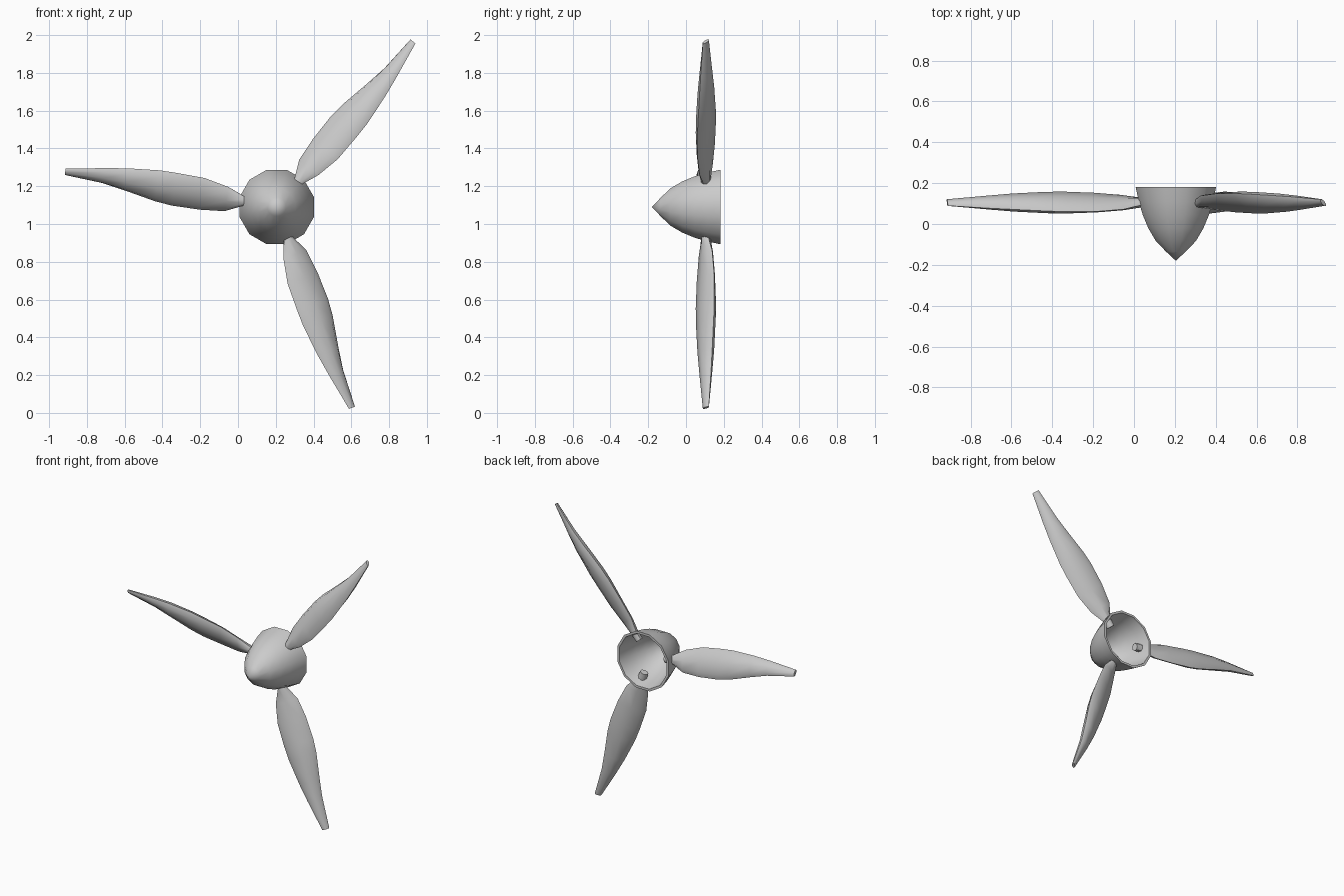
import bpy, math
from mathutils import Vector

if "Cube" in bpy.data.objects:
    bpy.data.objects.remove(bpy.data.objects["Cube"])

CX, CZ, BLADE_Y = 0.205, 1.09, 0.105   # hub axis and blade plane
Y = Vector((0, 1, 0))


def loft(name, rings, cap_start=True, cap_end=True):
    """Skin a list of equal-length vertex rings into one mesh object."""
    n = len(rings[0])
    verts = [v for ring in rings for v in ring]
    faces = []
    for r in range(len(rings) - 1):
        for i in range(n):
            j = (i + 1) % n
            faces.append((r*n + i, r*n + j, (r+1)*n + j, (r+1)*n + i))
    if cap_start:
        faces.append(tuple(reversed(range(n))))
    if cap_end:
        faces.append(tuple(range((len(rings)-1)*n, len(rings)*n)))
    me = bpy.data.meshes.new(name)
    me.from_pydata(verts, [], faces)
    ob = bpy.data.objects.new(name, me)
    bpy.context.collection.objects.link(ob)
    bpy.ops.object.select_all(action='DESELECT')
    ob.select_set(True)
    bpy.context.view_layer.objects.active = ob
    bpy.ops.object.mode_set(mode='EDIT')
    bpy.ops.mesh.select_all(action='SELECT')
    bpy.ops.mesh.remove_doubles(threshold=0.0005)
    bpy.ops.mesh.normals_make_consistent(inside=False)
    bpy.ops.object.mode_set(mode='OBJECT')
    bpy.ops.object.shade_smooth_by_angle(angle=math.radians(45))
    return ob


# Spinner: hollow 12-sided nose cone, outer profile then inner profile (radius, y)
outer = [(0.0001, -0.18), (0.05, -0.135), (0.102, -0.083), (0.14, -0.02),
         (0.168, 0.045), (0.188, 0.11), (0.204, 0.182)]
inner = [(0.188, 0.182), (0.172, 0.11), (0.152, 0.045), (0.122, -0.02),
         (0.085, -0.075), (0.042, -0.115), (0.0001, -0.155)]
rings = []
for r, y in outer + inner:
    ring = []
    for i in range(12):
        a = math.radians(15 + 30*i)
        ring.append(Vector((CX + r*math.cos(a), y, CZ + r*math.sin(a))))
    rings.append(ring)
loft("spinner", rings, False, False)

# Blade stations: distance out, sweep offset, half chord, half thickness, pitch
stations = [(0.125, 0.002, 0.027, 0.025, 27), (0.18, 0.003, 0.029, 0.025, 27),
            (0.27, 0.000, 0.073, 0.023, 27), (0.40, 0.007, 0.095, 0.028, 27),
            (0.55, 0.008, 0.098, 0.035, 27), (0.64, 0.012, 0.093, 0.036, 27),
            (0.81, 0.020, 0.068, 0.033, 30), (0.93, 0.021, 0.049, 0.025, 35),
            (1.135, 0.009, 0.023, 0.010, 43)]


def blade(name, angle):
    t = math.radians(angle)
    out = Vector((math.cos(t), 0, math.sin(t)))
    side = Vector((math.sin(t), 0, -math.cos(t)))
    hub = Vector((CX, BLADE_Y, CZ))
    rings = []
    for u, off, a, b, pitch in stations:
        p = math.radians(pitch)
        chord = side*math.cos(p) - Y*math.sin(p)
        normal = -Y*math.cos(p) - side*math.sin(p)
        c = hub + out*u + side*off
        rings.append([c + chord*a*math.cos(k*math.pi/4)
                      + normal*b*math.sin(k*math.pi/4) for k in range(8)])
    loft(name, rings)


# Three blades, 120 degrees apart
for i in range(3):
    blade(f"blade_{i + 1}", 171 - 120*i)
